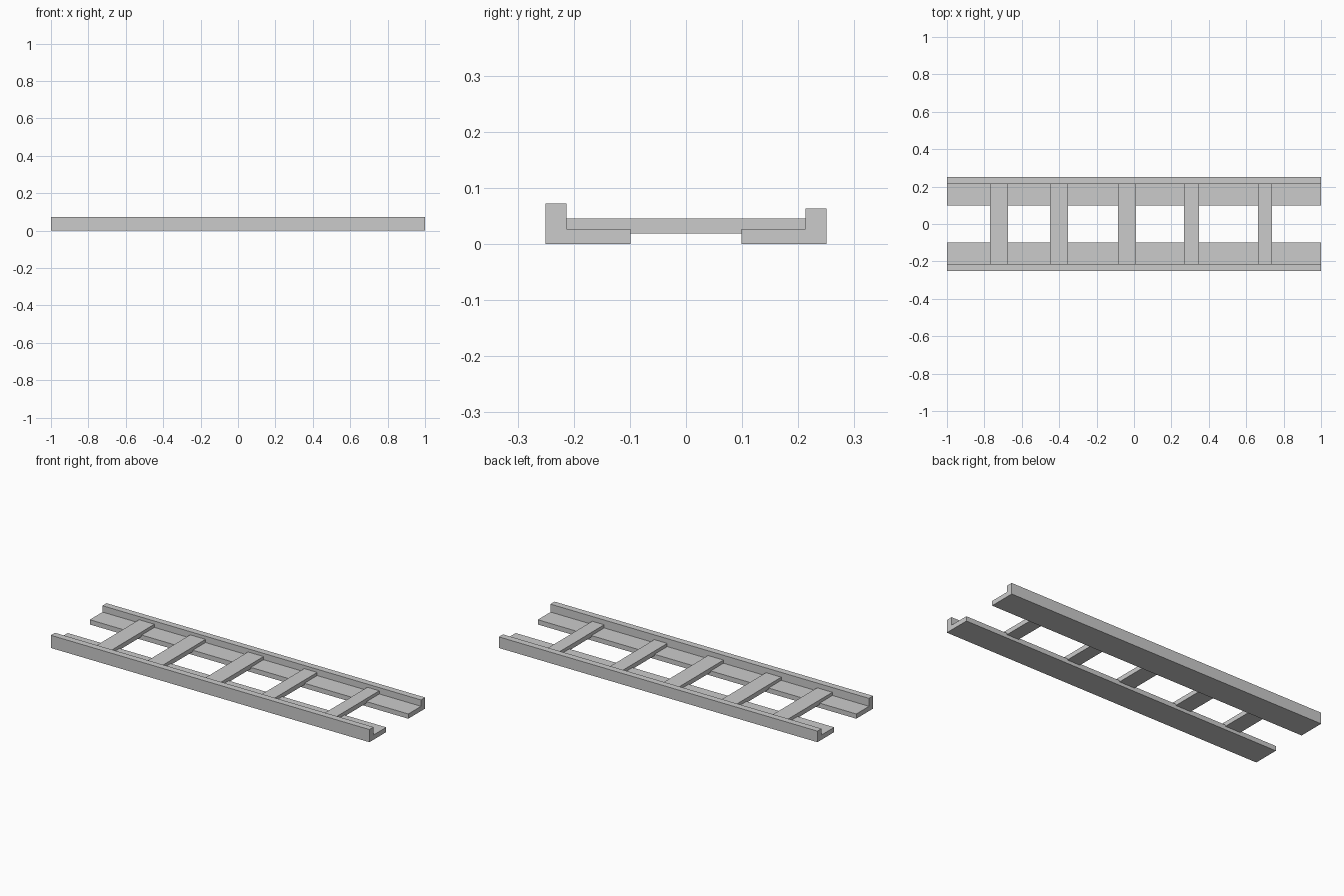
import bpy, bmesh

if "Cube" in bpy.data.objects:
    bpy.data.objects.remove(bpy.data.objects["Cube"])


def finish(name, bm):
    bmesh.ops.recalc_face_normals(bm, faces=bm.faces)
    mesh = bpy.data.meshes.new(name)
    bm.to_mesh(mesh)
    bm.free()
    obj = bpy.data.objects.new(name, mesh)
    bpy.context.collection.objects.link(obj)
    return obj


def extrude_x(name, profile, x0, x1):
    """Extrude a closed (y, z) profile along x."""
    bm = bmesh.new()
    face = bm.faces.new([bm.verts.new((x0, y, z)) for y, z in profile])
    ext = bmesh.ops.extrude_face_region(bm, geom=[face])
    verts = [g for g in ext["geom"] if isinstance(g, bmesh.types.BMVert)]
    bmesh.ops.translate(bm, verts=verts, vec=(x1 - x0, 0, 0))
    return finish(name, bm)


def rail(name, side, height):
    """L-shaped side rail: outer wall plus inward flange."""
    prof = [(0.25, 0), (0.25, height), (0.213, height),
            (0.213, 0.027), (0.099, 0.027), (0.099, 0)]
    return extrude_x(name, [(side * y, z) for y, z in prof], -1, 1)


# Side rails, the front wall slightly taller
rail("front_rail", -1, 0.072)
rail("back_rail", 1, 0.063)

# Rungs resting in the flanges, unevenly spaced
rungs = [(-0.77, -0.674), (-0.449, -0.353), (-0.086, 0.011),
         (0.267, 0.348), (0.663, 0.738)]
for i, (x0, x1) in enumerate(rungs):
    extrude_x(f"rung_{i + 1}",
              [(-0.213, 0.019), (0.213, 0.019), (0.213, 0.045), (-0.213, 0.045)],
              x0, x1)

# Tiny pin head almost flush with the top of the back rail
bm = bmesh.new()
bmesh.ops.create_cone(bm, cap_ends=True, segments=8, radius1=0.005,
                      radius2=0.005, depth=0.004)
pin = finish("pin", bm)
pin.location = (0.80, 0.232, 0.0615)
